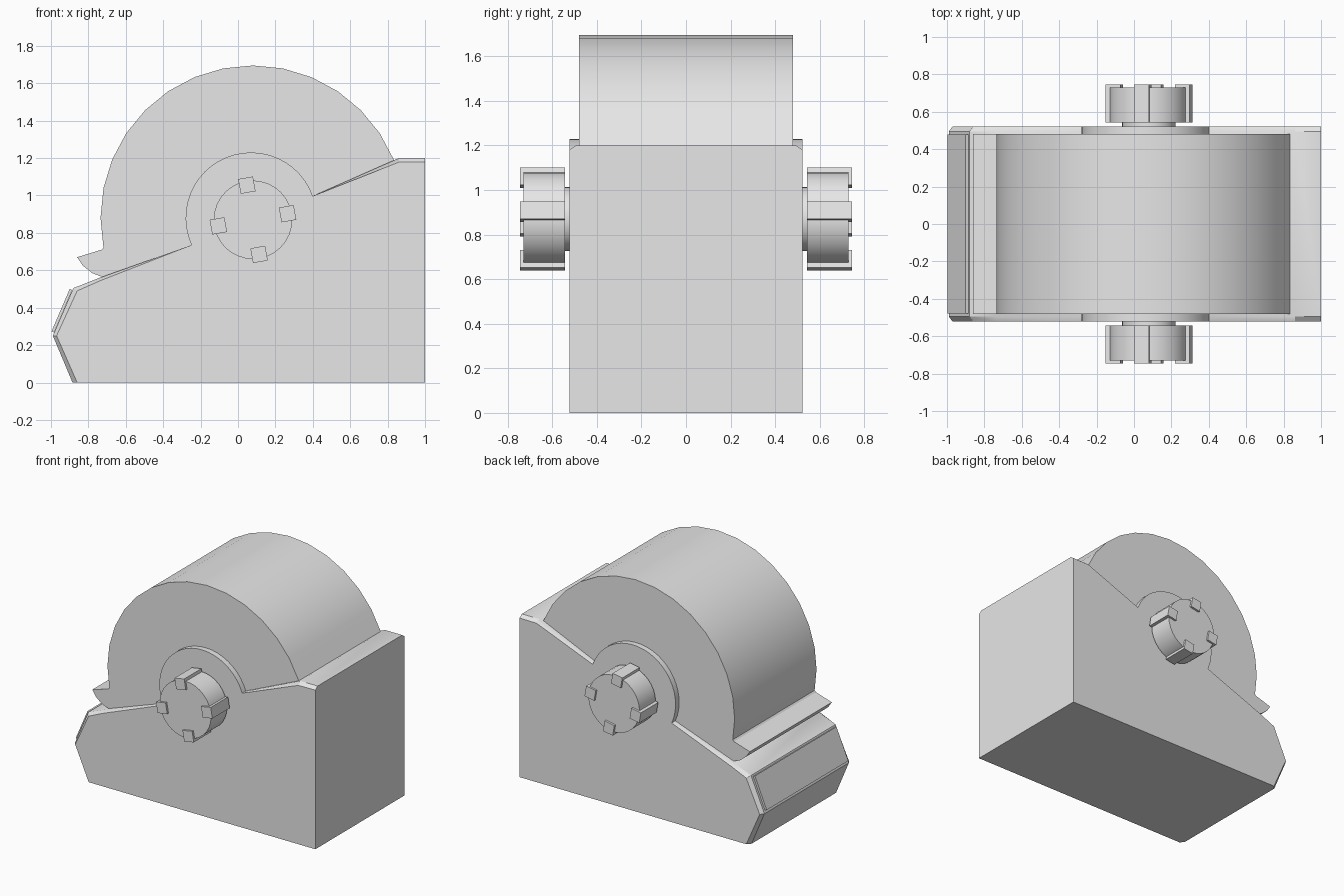
import bpy, bmesh, math
from mathutils import Matrix

cube = bpy.data.objects.get("Cube")
if cube:
    bpy.data.objects.remove(cube)

GREY = (0.8, 0.8, 0.8, 1.0)
mat = bpy.data.materials.new("plain grey")
mat.use_nodes = True
mat.diffuse_color = GREY
mat.node_tree.nodes["Principled BSDF"].inputs["Base Color"].default_value = GREY


def finish(name, bm):
    bmesh.ops.recalc_face_normals(bm, faces=bm.faces)
    mesh = bpy.data.meshes.new(name)
    bm.to_mesh(mesh)
    bm.free()
    obj = bpy.data.objects.new(name, mesh)
    bpy.context.collection.objects.link(obj)
    mesh.materials.append(mat)
    bpy.ops.object.select_all(action="DESELECT")
    obj.select_set(True)
    bpy.context.view_layer.objects.active = obj
    bpy.ops.object.shade_smooth_by_angle(angle=math.radians(24))
    return obj


def loft(name, rings):
    """Skin a row of (y, xz profile) rings and cap both ends."""
    bm = bmesh.new()
    loops = [[bm.verts.new((x, y, z)) for x, z in prof] for y, prof in rings]
    for a, b in zip(loops, loops[1:]):
        for i in range(len(a)):
            j = (i + 1) % len(a)
            bm.faces.new((a[i], a[j], b[j], b[i]))
    bm.faces.new(loops[0])
    bm.faces.new(loops[-1])
    return finish(name, bm)


def arc(cx, cz, r, start, end, steps):
    angles = [math.radians(start + (end - start) * i / steps) for i in range(steps + 1)]
    return [(cx + r * math.cos(a), cz + r * math.sin(a)) for a in angles]


# Body: wedge with a round hub shoulder, chamfered at the nose and top strip
shoulder = arc(0.07, 0.88, 0.35, 19.5, 204.5, 24)
side = [(-0.86, 0), (1, 0), (1, 1.18), (0.86, 1.178)] + shoulder + [
    (-0.74, 0.543), (-0.86, 0.49), (-0.97, 0.25)]
core = [(-0.885, 0), (1, 0), (1, 1.2), (0.86, 1.2)] + shoulder + [
    (-0.74, 0.56), (-0.88, 0.505), (-0.99, 0.25)]
loft("body", [(-0.522, side), (-0.495, core), (0.495, core), (0.522, side)])

# Raised plate on the upper nose facet
plate = [(-0.983, 0.267), (-0.997, 0.273), (-0.9, 0.5), (-0.886, 0.494)]
loft("nose_plate", [(-0.478, plate), (0.478, plate)])

# Drum cover with a pointed lip
drum = arc(0.08, 0.88, 0.815, 22.5, 191.25, 15) + [
    (-0.73, 0.71), (-0.86, 0.67), (-0.83, 0.625), (-0.78, 0.585), (-0.70, 0.555),
    (-0.6, 0.5), (0.8, 1.1), (0.85, 1.17)]
loft("drum_cover", [(-0.48, drum), (0.48, drum)])


# Knobs on both sides, each with a neck and four grip teeth
CX, CZ = 0.08, 0.87


def knob_set(label, s):
    def disc(r, steps):
        return arc(CX, CZ, r, 0, 360 - 360 / steps, steps - 1)
    loft(label + "_knob_neck", [(s * 0.5, disc(0.143, 32)), (s * 0.56, disc(0.143, 32))])
    loft(label + "_knob", [(s * 0.542, disc(0.21, 32)), (s * 0.73, disc(0.21, 32))])
    bm = bmesh.new()
    for k in range(4):
        turn = Matrix.Rotation(math.radians(-10 - 90 * k), 4, "Y")
        place = (Matrix.Translation((CX, s * 0.6435, CZ)) @ turn
                 @ Matrix.Translation((0.188, 0, 0))
                 @ Matrix.Diagonal((0.08, 0.203, 0.08, 1)))
        bmesh.ops.create_cube(bm, size=1, matrix=place)
    finish(label + "_knob_teeth", bm)


knob_set("front", -1)
knob_set("back", 1)
